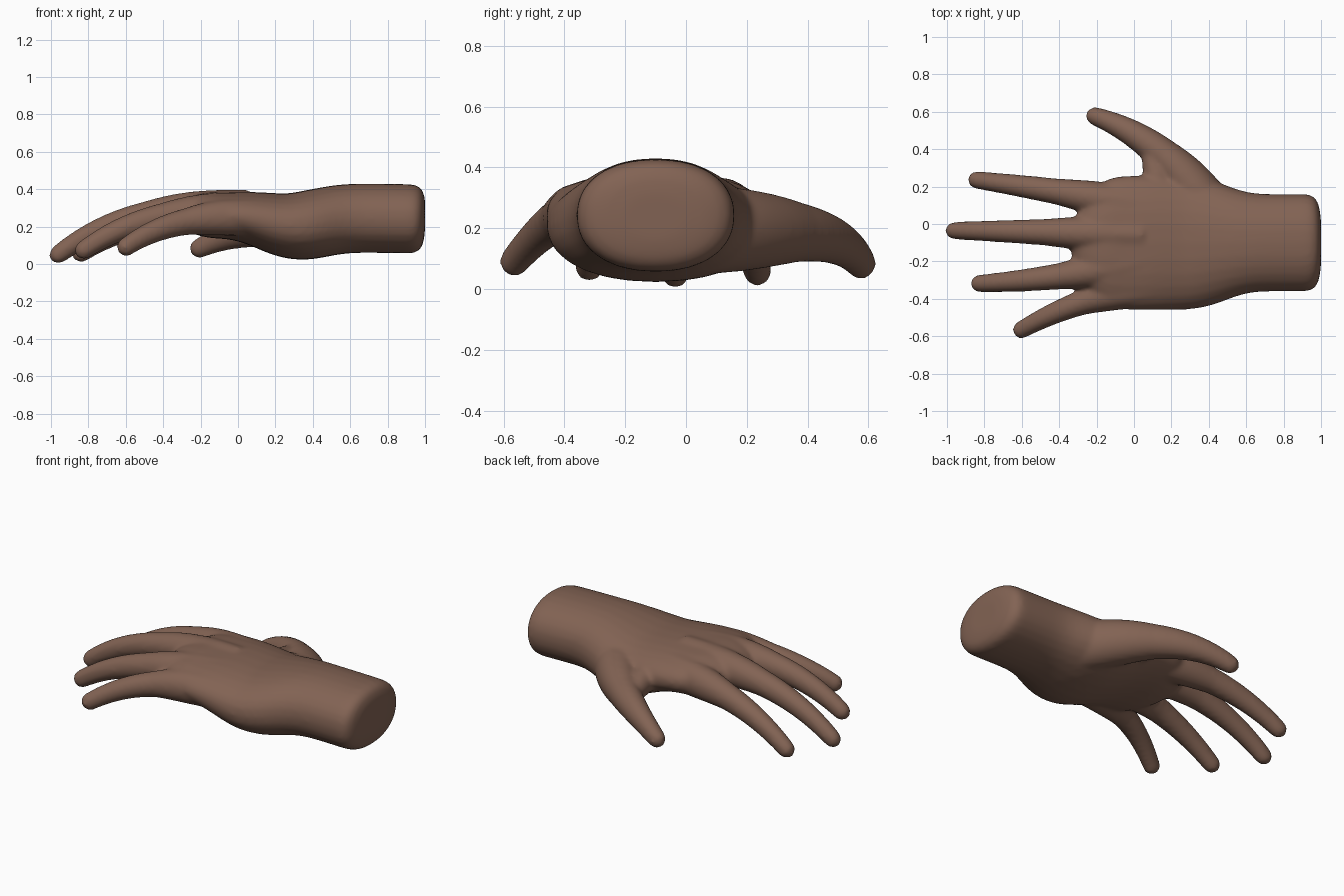
import bpy, bmesh, math
from mathutils import Vector

cube = bpy.data.objects.get("Cube")
if cube:
    bpy.data.objects.remove(cube)

skin = bpy.data.materials.new("brown_skin")
skin.use_nodes = True
colour = (0.225, 0.125, 0.088, 1)
skin.diffuse_color = colour
bsdf = skin.node_tree.nodes["Principled BSDF"]
bsdf.inputs["Base Color"].default_value = colour
bsdf.inputs["Roughness"].default_value = 0.7

SIDES = 28
RINGS = 50


def rounding(value, start, end, power):
    """Shrink factor that closes an end: one before start, nearly nothing at end."""
    u = min(max((value - start) / (end - start), 0), 0.99)
    return (1 - u ** power) ** (1 / power)


def loft(bm, sections, power):
    """Closed tube through (centre, half width, half height), each ring square to the path."""
    centres = [section[0] for section in sections]
    rings = []
    for i, (centre, width, height) in enumerate(sections):
        before = centres[max(i - 1, 0)]
        after = centres[min(i + 1, len(centres) - 1)]
        path = (after - before).normalized()
        side = path.cross(Vector((0, 0, 1))).normalized()
        up = side.cross(path)
        ring = []
        for k in range(SIDES):
            angle = math.tau * k / SIDES
            c, s = math.cos(angle), math.sin(angle)
            across = math.copysign(abs(c) ** (2 / power), c) * width
            upward = math.copysign(abs(s) ** (2 / power), s) * height
            ring.append(bm.verts.new(centre + side * across + up * upward))
        rings.append(ring)
    for first, second in zip(rings, rings[1:]):
        for k in range(SIDES):
            n = (k + 1) % SIDES
            bm.faces.new((first[k], first[n], second[n], second[k]))
    bm.faces.new(rings[0][::-1])
    bm.faces.new(rings[-1])


def palm_section(x):
    """Wide at the knuckles, thick at the wrist, with a low heel of the hand."""
    spread = math.exp(-((x - 0.12) / 0.4) ** 4)
    heel = math.exp(-((x - 0.3) / 0.2) ** 2)
    u = min(max((x + 0.1) / 0.5, 0), 1)
    thickness = u * u * (3 - 2 * u)
    closing = rounding(x, 0.88, 1, 4) * rounding(-x, 0.1, 0.34, 2)
    centre = Vector((x, -0.1, 0.26 - 0.02 * x - 0.05 * heel))
    return (centre, (0.26 + 0.1 * spread) * closing, (0.125 + 0.06 * thickness) * closing)


def digit(bm, root, bend, tip, root_z, tip_z, thick, thin, droop=3):
    """Tapering finger on a bent path, swelling at the knuckle and drooping to the tip."""
    root, bend, tip = Vector(root), Vector(bend), Vector(tip)
    sections = []
    for i in range(RINGS + 1):
        t = i / RINGS
        plan = root.lerp(bend, t).lerp(bend.lerp(tip, t), t)
        z = root_z + (tip_z - root_z) * t ** droop
        knuckle = 0.01 * math.sin(math.pi * min(2 * t, 1))
        radius = (thick + (thin - thick) * t + knuckle) * rounding(t, 0.94, 1, 3)
        sections.append((Vector((plan.x, plan.y, z)), radius, radius * 1.07))
    loft(bm, sections, 2)


bm = bmesh.new()

# Wrist and palm, with rings packed closer towards both ends
palm_xs = [0.33 + 0.67 * math.cos(math.pi * i / RINGS) for i in range(RINGS + 1)]
loft(bm, [palm_section(x) for x in palm_xs], 2.2)

# Index, middle, ring and little fingers
digit(bm, (0.05, 0.09), (-0.4, 0.18), (-0.88, 0.24), 0.265, 0.03, 0.095, 0.045)
digit(bm, (0.05, -0.06), (-0.5, -0.04), (-1, -0.035), 0.295, 0.02, 0.095, 0.045)
digit(bm, (0.05, -0.2), (-0.4, -0.3), (-0.865, -0.32), 0.28, 0.045, 0.095, 0.045)
digit(bm, (0.08, -0.35), (-0.27, -0.37), (-0.635, -0.585), 0.25, 0.065, 0.09, 0.045)

# Thumb, and the web of skin joining it to the palm
digit(bm, (0.46, -0.03), (0.21, 0.45), (-0.25, 0.59), 0.195, 0.06, 0.14, 0.045, 4)
digit(bm, (0.22, 0), (0.12, 0.2), (0.09, 0.4), 0.225, 0.195, 0.11, 0.05)

bmesh.ops.recalc_face_normals(bm, faces=bm.faces)
mesh = bpy.data.meshes.new("hand")
bm.to_mesh(mesh)
bm.free()
hand = bpy.data.objects.new("hand", mesh)
bpy.context.collection.objects.link(hand)
mesh.materials.append(skin)

# Fuse the parts into one skin and soften the joins
fuse = hand.modifiers.new("fuse", "REMESH")
fuse.mode = "VOXEL"
fuse.voxel_size = 0.012
fuse.use_smooth_shade = True
soften = hand.modifiers.new("soften", "SMOOTH")
soften.factor = 0.5
soften.iterations = 12
